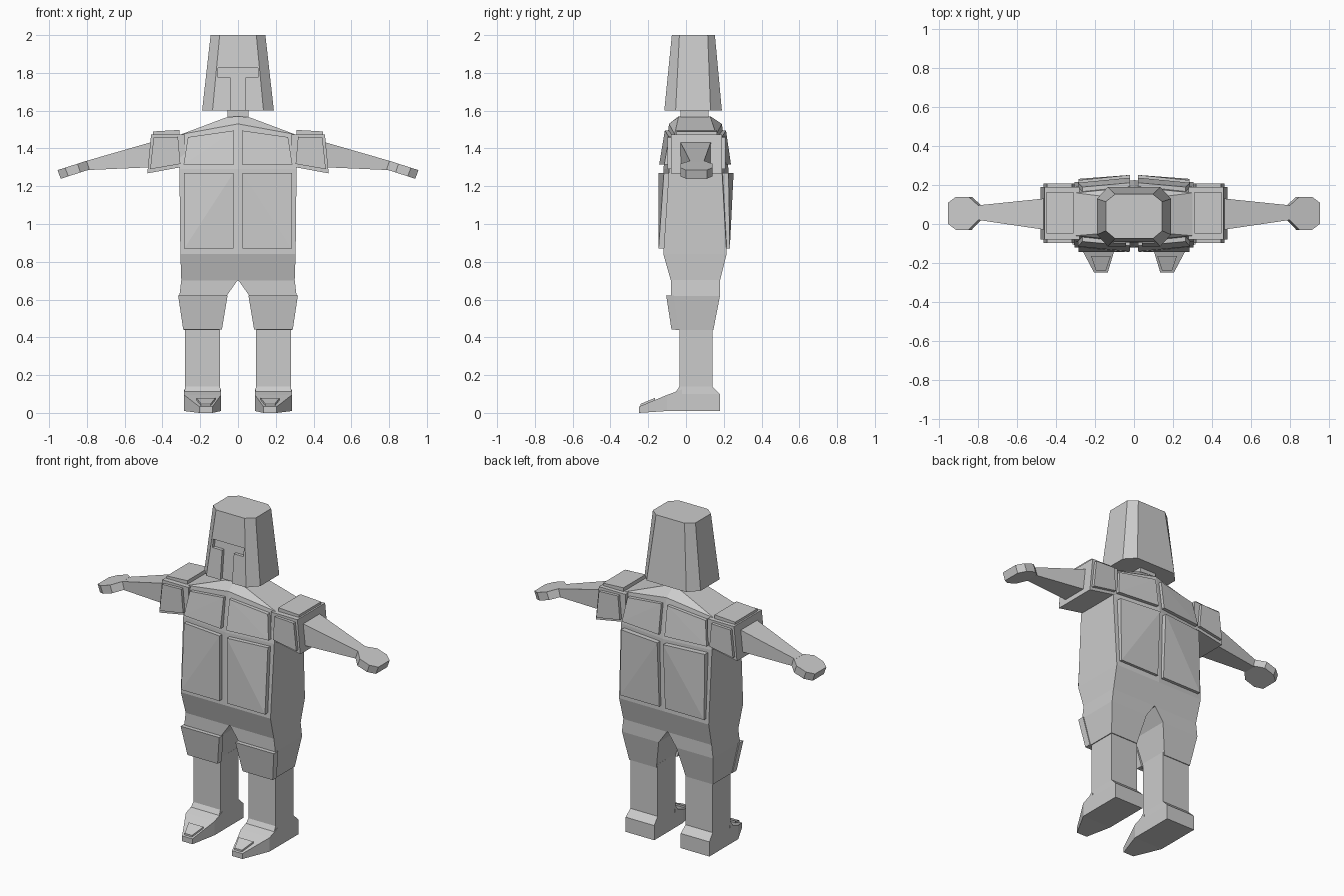
import bpy, bmesh
from mathutils import Vector

if "Cube" in bpy.data.objects:
    bpy.data.objects.remove(bpy.data.objects["Cube"])

grey = bpy.data.materials.new("light grey")
grey.diffuse_color = (0.6, 0.6, 0.6, 1)
grey.use_nodes = True
grey.node_tree.nodes["Principled BSDF"].inputs["Base Color"].default_value = grey.diffuse_color


def loft(name, rings, mirror=False):
    """Closed solid through a list of equal-length point rings."""
    bm = bmesh.new()
    vs = [[bm.verts.new(p) for p in r] for r in rings]
    n = len(vs[0])
    for a, b in zip(vs, vs[1:]):
        for i in range(n):
            j = (i + 1) % n
            bm.faces.new((a[i], a[j], b[j], b[i]))
    bm.faces.new(vs[0])
    if len(rings) == 2 and n == 4:
        # four-cornered slabs fold from their first to third corner
        t = vs[-1]
        bm.faces.new((t[0], t[1], t[2]))
        bm.faces.new((t[0], t[2], t[3]))
    else:
        bm.faces.new(vs[-1])
    bmesh.ops.recalc_face_normals(bm, faces=bm.faces)
    me = bpy.data.meshes.new(name)
    bm.to_mesh(me)
    bm.free()
    me.materials.append(grey)
    ob = bpy.data.objects.new(name, me)
    bpy.context.collection.objects.link(ob)
    if mirror:
        m = ob.modifiers.new("mirror", 'MIRROR')
        m.use_mirror_merge = False
    return ob


def rect(x0, x1, y0, y1, z):
    return [(x0, y0, z), (x1, y0, z), (x1, y1, z), (x0, y1, z)]


def slab(name, corners, offset):
    """Raised armour plate: outer corners thickened back along offset."""
    back = [Vector(c) + Vector(offset) for c in corners]
    loft(name, [back, corners], True)


# Torso: six-sided rings with a ridge down the middle of chest and back
def torso_ring(x, zs, zc, f, fc, b, bc):
    return [(-x, f, zs), (0, fc, zc), (x, f, zs), (x, b, zs), (0, bc, zc), (-x, b, zs)]


loft("torso", [
    torso_ring(.30, .70, .70, -.08, -.08, .18, .18),
    torso_ring(.305, .84, .84, -.12, -.12, .215, .215),
    torso_ring(.31, 1.29, 1.29, -.09, -.12, .19, .225),
    torso_ring(.30, 1.475, 1.53, -.06, -.09, .16, .19),
    torso_ring(.06, 1.565, 1.57, -.04, -.04, .13, .13)])
loft("neck", [rect(-.055, .055, -.03, .12, 1.54), rect(-.055, .055, -.03, .12, 1.62)])


# Helmet: tapered octagon with a sunken T-shaped visor
def octagon(x, cx, y0, y1, c0, c1, z):
    return [(-cx, y0, z), (cx, y0, z), (x, c0, z), (x, c1, z),
            (cx, y1, z), (-cx, y1, z), (-x, c1, z), (-x, c0, z)]


helmet = loft("helmet", [octagon(.19, .135, -.115, .19, -.055, .13, 1.60),
                         octagon(.145, .097, -.075, .153, -.035, .115, 2.0)])
half = [(.04, 1.55), (.04, 1.775), (.105, 1.775), (.105, 1.825)]
tee = half + [(-x, z) for x, z in reversed(half)]
cutter = loft("visor_cutter", [[(x, -.3, z) for x, z in tee],
                               [(x, -.095 + .1 * (z - 1.6), z) for x, z in tee]])
cutter.hide_render = True
cutter.hide_viewport = True
cut = helmet.modifiers.new("visor", 'BOOLEAN')
cut.operation = 'DIFFERENCE'
cut.solver = 'EXACT'
cut.object = cutter

# Chest and back plates
slab("lower_chest_plate", [(.025, -.145, 1.27), (.285, -.117, 1.27),
                           (.285, -.145, .87), (.025, -.145, .87)], (0, .05, 0))
slab("lower_back_plate", [(.02, .252, 1.27), (.285, .225, 1.27),
                          (.285, .232, .87), (.02, .232, .87)], (0, -.05, 0))
slab("upper_chest_plate", [(.02, -.112, 1.495), (.265, -.09, 1.46),
                           (.288, -.115, 1.315), (.02, -.142, 1.315)], (0, .05, 0))
slab("upper_back_plate", [(.02, .212, 1.495), (.265, .19, 1.46),
                          (.288, .212, 1.315), (.02, .238, 1.315)], (0, -.05, 0))

# Shoulder guards: leaning box with raised plates in front, behind and above
guard = [(.28, 1.475), (.46, 1.475), (.48, 1.268), (.28, 1.305)]
loft("shoulder_guard", [[(x, y, z) for x, z in guard] for y in (-.08, .19)], True)
plate = [(.318, 1.462), (.447, 1.457), (.465, 1.29), (.305, 1.318)]
slab("shoulder_front_plate", [(x, -.098, z) for x, z in plate], (0, .03, 0))
slab("shoulder_back_plate", [(x, .208, z) for x, z in plate], (0, -.03, 0))
slab("shoulder_top_plate", [(.31, -.05, 1.498), (.45, -.05, 1.49),
                            (.45, .165, 1.49), (.31, .165, 1.498)], (0, 0, -.03))


# Arms taper to the wrist
def arm_ring(x, y0, y1, z0, z1):
    return [(x, y0, z0), (x, y1, z0), (x, y1, z1), (x, y0, z1)]


loft("arm", [arm_ring(.42, -.04, .14, 1.30, 1.445), arm_ring(.47, -.028, .13, 1.30, 1.43),
             arm_ring(.81, .022, .095, 1.285, 1.332)], True)

# Hands: flat eight-sided mitts tilted downwards
mitt = [(.80, .095), (.85, .14), (.915, .14), (.955, .11),
        (.955, 0), (.915, -.03), (.85, -.03), (.80, .022)]
loft("hand", [[(x - d * .35, y, 1.335 - (x - .80) * .32 - d) for x, y in mitt]
              for d in (0, .046)], True)

# Legs
loft("thigh", [rect(0, .30, -.08, .18, .705), rect(.06, .31, -.08, .18, .62),
               rect(.10, .285, -.055, .145, .44)], True)
slab("knee_plate", [(.055, -.105, .622), (.317, -.105, .622),
                    (.29, -.077, .442), (.085, -.077, .442)], (0, .04, 0))
loft("shin", [rect(.095, .28, -.035, .14, .12), rect(.095, .28, -.035, .14, .46)], True)


# Boots: blocky heel under the ankle, pointed toe
def boot_ring(x0, x1, y, z0, z1):
    return [(x0, y, z0), (x1, y, z0), (x1, y, z1), (x0, y, z1)]


loft("heel", [rect(.09, .285, -.06, .18, .01), rect(.09, .285, -.06, .18, .10),
              rect(.095, .28, -.035, .14, .14)], True)
loft("toe", [boot_ring(.09, .285, -.02, .01, .125), boot_ring(.09, .285, -.10, .01, .095),
             boot_ring(.135, .205, -.25, 0, .033)], True)
slab("toe_plate", [(.12, -.165, .079), (.22, -.165, .079),
                   (.195, -.24, .048), (.145, -.24, .048)], (0, 0, -.025))
